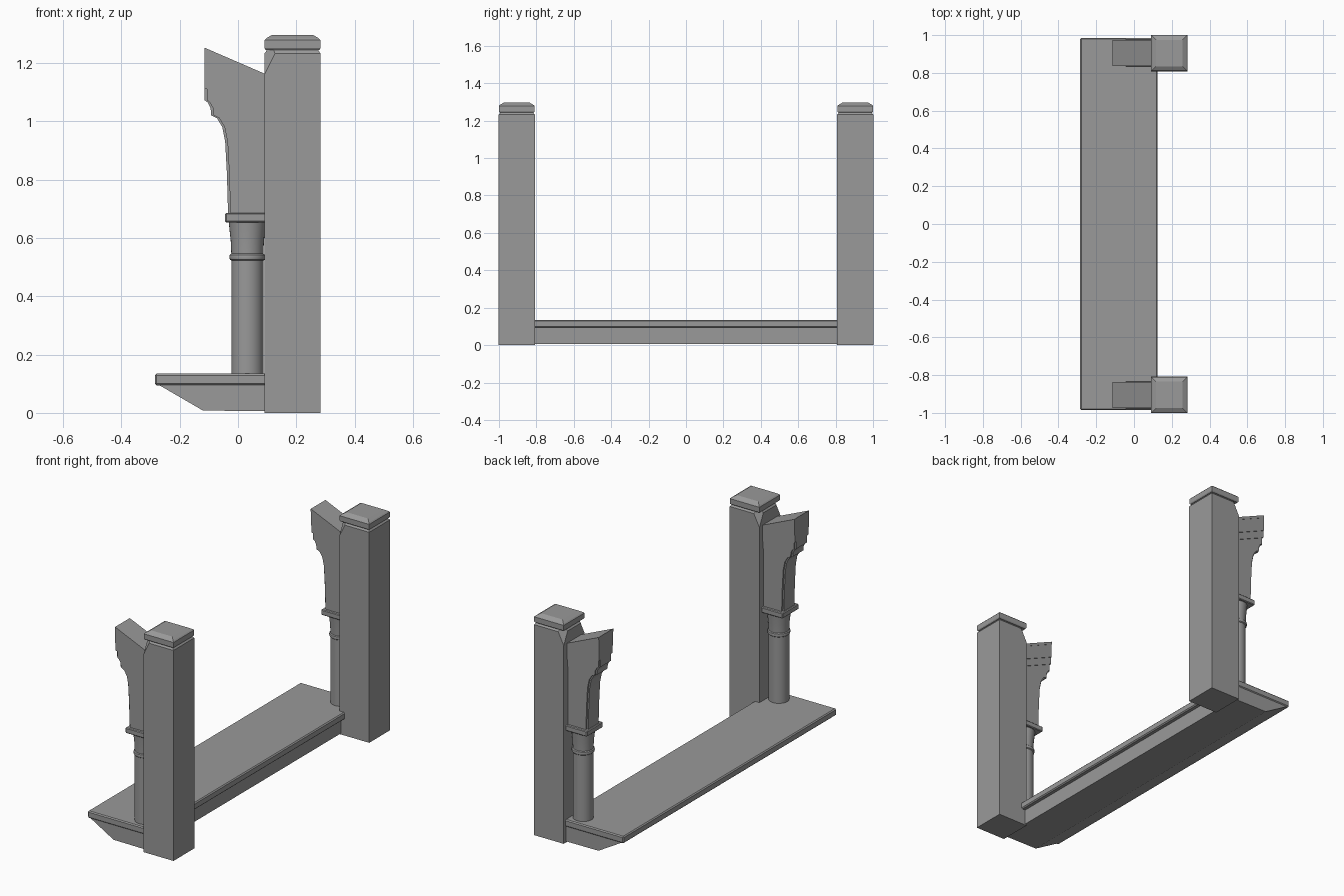
import bpy, bmesh, math
from mathutils import Vector

cube = bpy.data.objects.get("Cube")
if cube:
    bpy.data.objects.remove(cube, do_unlink=True)

# Single stone colour
stone = bpy.data.materials.new("grey stone")
stone.use_nodes = True
GREY = (0.32, 0.32, 0.32, 1)
stone.diffuse_color = GREY
stone.node_tree.nodes["Principled BSDF"].inputs["Base Color"].default_value = GREY


def finish(name, bm, bevel=0):
    bmesh.ops.recalc_face_normals(bm, faces=bm.faces)
    mesh = bpy.data.meshes.new(name)
    bm.to_mesh(mesh)
    bm.free()
    mesh.materials.append(stone)
    ob = bpy.data.objects.new(name, mesh)
    bpy.context.collection.objects.link(ob)
    if bevel:
        mod = ob.modifiers.new("edge", "BEVEL")
        mod.width = bevel
        mod.segments = 1
        mod.limit_method = "ANGLE"
    return ob


def prism(name, profile, y, half, bevel=0):
    """Extrude an x-z outline along y, centred on y."""
    bm = bmesh.new()
    face = bm.faces.new([bm.verts.new((x, y - half, z)) for x, z in profile])
    ext = bmesh.ops.extrude_face_region(bm, geom=[face])["geom"]
    verts = [v for v in ext if isinstance(v, bmesh.types.BMVert)]
    bmesh.ops.translate(bm, verts=verts, vec=(0, 2 * half, 0))
    return finish(name, bm, bevel)


def stack(name, cx, cy, rings, sides, turn=0):
    """Loft regular rings of (radius, z) around a vertical axis."""
    bm = bmesh.new()
    loops = []
    for r, z in rings:
        angles = [turn + math.tau * i / sides for i in range(sides)]
        loops.append([bm.verts.new((cx + r * math.cos(a), cy + r * math.sin(a), z))
                      for a in angles])
    for low, high in zip(loops, loops[1:]):
        for i in range(sides):
            j = (i + 1) % sides
            bm.faces.new((low[i], low[j], high[j], high[i]))
    bm.faces.new(loops[0][::-1])
    bm.faces.new(loops[-1])
    return finish(name, bm)


def square(name, cx, cy, rings):
    return stack(name, cx, cy, [(h * math.sqrt(2), z) for h, z in rings], 4, math.pi / 4)


def band(top, bottom):
    """Sloping strip between two heights at the outer end of the bracket."""
    drop = 0.093
    return [(-0.115, bottom), (0.1, bottom - drop), (0.1, top - drop), (-0.115, top)]


# Sill: splayed base with a thin overhanging slab
prism("sill_base", [(-0.27, 0.095), (-0.12, 0.008), (0.1, 0.006), (0.1, 0.095)], 0, 0.98)
prism("sill_slab", [(-0.285, 0.094), (0.125, 0.094), (0.125, 0.135), (-0.285, 0.135)],
      0, 0.985, 0.006)

# Underside curve of the bracket, from the capital up to its tip
soffit = [(-0.034, 0.68), (-0.038, 0.82), (-0.044, 0.93), (-0.054, 0.98), (-0.072, 1.01),
          (-0.092, 1.02), (-0.094, 1.045), (-0.104, 1.064), (-0.115, 1.072)]

for side, label in ((-1, "front"), (1, "back")):
    # Square post with its two top corners next to the bracket cut off
    px, py = 0.187, side * 0.905
    post = square(label + "_post", px, py,
                  [(0.0965, 0), (0.0965, 1.232), (0.09, 1.24), (0.085, 1.25)])
    bm = bmesh.new()
    bm.from_mesh(post.data)
    for s in (-1, 1):
        bmesh.ops.bisect_plane(
            bm, geom=bm.verts[:] + bm.edges[:] + bm.faces[:],
            plane_co=Vector((px - 0.0965, py + s * 0.0965, 1.16)),
            plane_no=Vector((-1, s, 0.5)), clear_outer=True)
        bmesh.ops.holes_fill(bm, edges=[e for e in bm.edges if e.is_boundary])
    bmesh.ops.recalc_face_normals(bm, faces=bm.faces)
    bm.to_mesh(post.data)
    bm.free()
    square(label + "_post_cap", px, py,
           [(0.092, 1.244), (0.096, 1.25), (0.096, 1.278), (0.09, 1.284), (0.07, 1.296)])

    # Round column with a neck ring and flared top
    cx = 0.032
    column = stack(label + "_column", cx, py,
                   [(0.055, 0.13), (0.055, 0.522), (0.06, 0.526), (0.062, 0.534),
                    (0.06, 0.542), (0.055, 0.546), (0.057, 0.59), (0.064, 0.655)], 32)
    bpy.ops.object.select_all(action="DESELECT")
    column.select_set(True)
    bpy.context.view_layer.objects.active = column
    bpy.ops.object.shade_smooth_by_angle(angle=math.radians(35))

    # Square capital block
    prism(label + "_capital", [(-0.044, 0.653), (0.1, 0.653), (0.1, 0.685), (-0.044, 0.685)],
          py, 0.075, 0.004)

    # Bracket: body, narrower curved rib and sloping mouldings
    inner = [(x + 0.008, z) for x, z in soffit]
    tail = [(-0.107, 1.12), (0.1, 1.03), (0.1, 0.68)]
    prism(label + "_bracket_body", inner + tail, py, 0.058)
    prism(label + "_bracket_rib", soffit + [(-0.115, 1.12)] + tail[1:], py, 0.048)
    prism(label + "_bracket_lower_band", band(1.156, 1.113), py, 0.062)
    prism(label + "_bracket_upper_band", band(1.236, 1.156), py, 0.066)
    prism(label + "_bracket_top", band(1.252, 1.236), py, 0.068)
